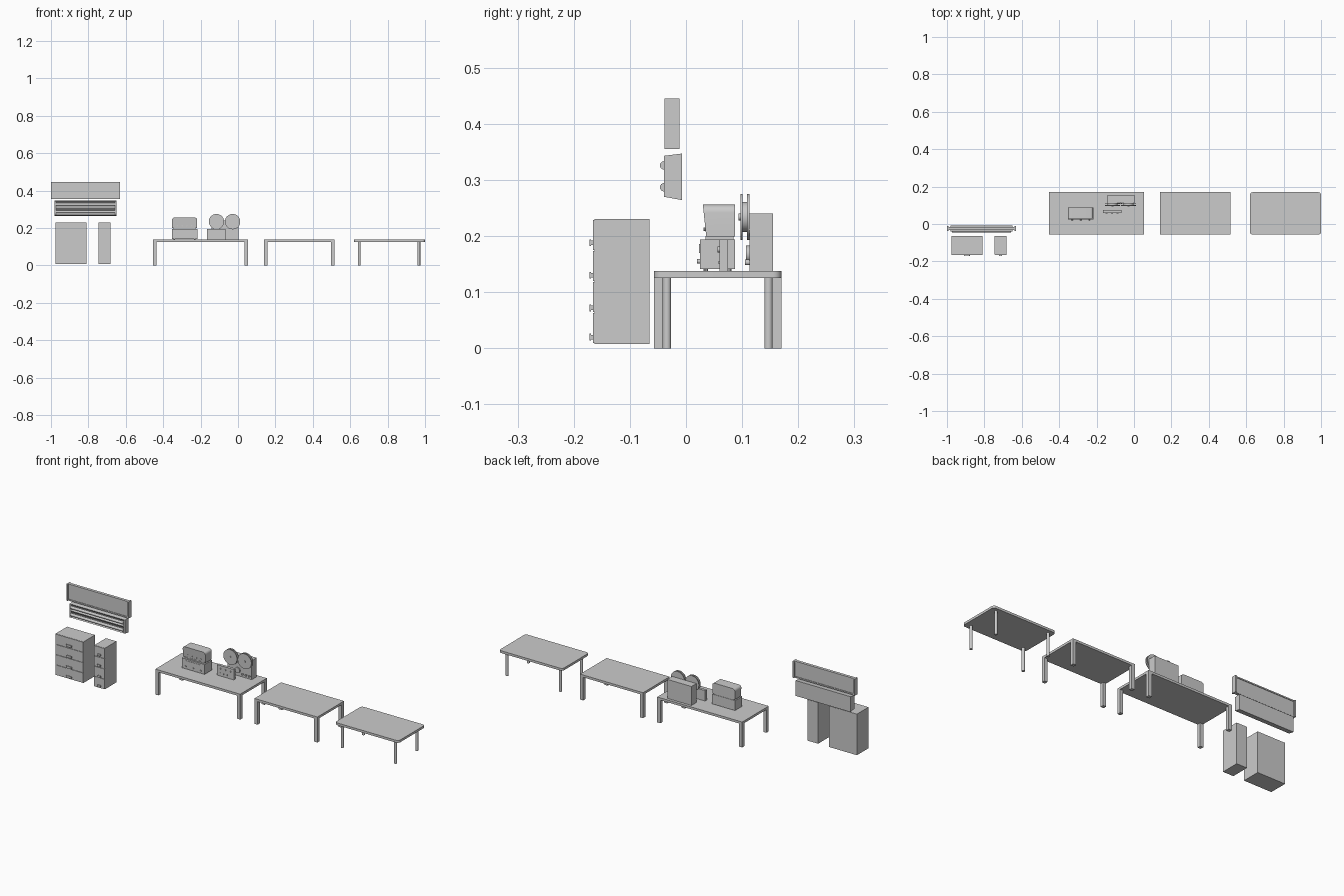
import bpy, bmesh, math

if "Cube" in bpy.data.objects:
    bpy.data.objects.remove(bpy.data.objects["Cube"])


def make(name, bm):
    bmesh.ops.recalc_face_normals(bm, faces=bm.faces)
    me = bpy.data.meshes.new(name)
    bm.to_mesh(me)
    bm.free()
    ob = bpy.data.objects.new(name, me)
    bpy.context.collection.objects.link(ob)
    return ob


def box(name, x0, x1, y0, y1, z0, z1):
    bm = bmesh.new()
    bmesh.ops.create_cube(bm, size=1)
    for v in bm.verts:
        v.co = ((x0 + x1) / 2 + v.co.x * (x1 - x0),
                (y0 + y1) / 2 + v.co.y * (y1 - y0),
                (z0 + z1) / 2 + v.co.z * (z1 - z0))
    return make(name, bm)


def extrude(name, pts, vec):
    bm = bmesh.new()
    f = bm.faces.new([bm.verts.new(p) for p in pts])
    r = bmesh.ops.extrude_face_region(bm, geom=[f], use_keep_orig=True)
    vs = [g for g in r['geom'] if isinstance(g, bmesh.types.BMVert)]
    bmesh.ops.translate(bm, verts=vs, vec=vec)
    return make(name, bm)


def smooth(ob):
    bpy.ops.object.select_all(action='DESELECT')
    ob.select_set(True)
    bpy.context.view_layer.objects.active = ob
    bpy.ops.object.shade_smooth_by_angle(angle=math.radians(35))


def cyl(name, c, r, depth, axis, n=24):
    # c is the centre, axis the long direction
    pts = []
    for i in range(n):
        a, b = r * math.cos(2 * math.pi * i / n), r * math.sin(2 * math.pi * i / n)
        p = {'x': (-depth / 2, a, b), 'y': (a, -depth / 2, b), 'z': (a, b, -depth / 2)}[axis]
        pts.append([c[k] + p[k] for k in range(3)])
    ob = extrude(name, pts, [depth if axis == k else 0 for k in 'xyz'])
    smooth(ob)
    return ob


def rounded(x0, x1, z0, z1, r, corners=4, n=6):
    # outline in 2D, starting with the two upper corners
    pts = []
    spots = [(x1 - r, z1 - r), (x0 + r, z1 - r), (x0 + r, z0 + r), (x1 - r, z0 + r)]
    for k, (cx, cz) in enumerate(spots):
        if k < corners:
            for i in range(n + 1):
                a = math.pi / 2 * (k + i / n)
                pts.append((cx + r * math.cos(a), cz + r * math.sin(a)))
        else:
            pts.append((x0 if k == 2 else x1, z0))
    return pts


# Filing cabinets
def cabinet(name, x0, x1, handle):
    box(name + "_body", x0, x1, -0.163, -0.065, 0.008, 0.23)
    cx, h = (x0 + x1) / 2, 0.222 / 4
    for i in range(4):
        z = 0.008 + i * h
        box(f"{name}_drawer_{i}", x0 + 0.001, x1 - 0.001, -0.166, -0.163, z + 0.001, z + h - 0.001)
        zc = (0.02, 0.072, 0.13, 0.188)[i]
        box(f"{name}_handle_{i}", cx - handle, cx + handle, -0.172, -0.169, zc - 0.006, zc + 0.006)
        for s in (-1, 1):
            xs = cx + s * (handle - 0.002)
            box(f"{name}_handle_post_{i}_{s}", xs - 0.002, xs + 0.002, -0.170, -0.165, zc - 0.004, zc + 0.004)


cabinet("wide_cabinet", -0.977, -0.81, 0.016)
cabinet("narrow_cabinet", -0.745, -0.682, 0.009)

# Upper wall panel with end plates
box("wall_panel", -0.992, -0.638, -0.03, -0.02, 0.357, 0.443)
for n, x in (("left", -1.0), ("right", -0.638)):
    box("wall_panel_end_" + n, x, x + 0.008, -0.038, -0.012, 0.355, 0.445)
for n, z in (("top", 0.438), ("bottom", 0.355)):
    box("wall_panel_rail_" + n, -0.995, -0.635, -0.033, -0.017, z, z + 0.007)

# Twin-tube lamp below it
outer = [(-0.007, 0.264), (-0.007, 0.347), (-0.039, 0.343), (-0.039, 0.27)]
inner = outer[:3] + [(-0.031, 0.334), (-0.031, 0.318), (-0.039, 0.307),
                     (-0.031, 0.296), (-0.031, 0.28), (-0.039, 0.27)]
extrude("lamp_reflector", [(-0.972, y, z) for y, z in inner], (0.314, 0, 0))
for n, x in (("left", -0.98), ("right", -0.658)):
    extrude("lamp_end_" + n, [(x, y, z) for y, z in outer], (0.008, 0, 0))
for n, z in (("upper", 0.326), ("lower", 0.287)):
    cyl("lamp_tube_" + n, (-0.815, -0.039, z), 0.0075, 0.316, 'x', 16)

# Two square-legged tables
Y0, Y1, TOP, UNDER = -0.057, 0.17, 0.1375, 0.125
for name, x0, x1 in (("long_table", -0.455, 0.053), ("middle_table", 0.138, 0.515)):
    box(name + "_top", x0, x1, Y0, Y1, UNDER, TOP)
    for i, x in enumerate((x0, x1 - 0.019)):
        for j, y in enumerate((Y0, Y1 - 0.019)):
            box(f"{name}_leg_{i}{j}", x, x + 0.019, y, y + 0.019, 0, UNDER)

# Rounded table with round legs
top = extrude("rounded_table_top", [(x, y, UNDER) for x, y in rounded(0.62, 1.0, Y0, Y1, 0.015)],
              (0, 0, TOP - UNDER))
smooth(top)
for i, x in enumerate((0.648, 0.967)):
    for j, y in enumerate((-0.034, 0.147)):
        cyl(f"rounded_table_leg_{i}{j}", (x, y, UNDER / 2), 0.0075, UNDER, 'z', 16)

# Stacked instrument: lower unit
box("instrument_base", -0.354, -0.217, 0.025, 0.087, 0.141, 0.194)
box("instrument_neck", -0.345, -0.226, 0.035, 0.085, 0.194, 0.2)
for i, x in enumerate((-0.34, -0.231)):
    for j, y in enumerate((0.035, 0.077)):
        cyl(f"instrument_foot_{i}{j}", (x, y, 0.139), 0.004, 0.005, 'z', 10)
for i in range(3):
    cyl(f"instrument_knob_{i}", (-0.33 + 0.045 * i, 0.0225, 0.155), 0.004, 0.005, 'y', 12)
box("instrument_dial_strip", -0.335, -0.245, 0.0235, 0.025, 0.17, 0.186)

# Stacked instrument: rounded upper unit with a leaning front
upper = extrude("instrument_upper", [(x, 0.031, z) for x, z in
                rounded(-0.353, -0.218, 0.199, 0.256, 0.014, corners=2)], (0, 0.056, 0))
for v in upper.data.vertices:
    if v.co.y < 0.05:
        v.co.y = 0.036 - (v.co.z - 0.2) / 0.056 * 0.006
smooth(upper)
for i in range(4):
    cyl(f"instrument_button_{i}", (-0.325 + 0.026 * i, 0.034, 0.212), 0.003, 0.005, 'y', 10)

# Reel machine
box("reel_machine_body", -0.141, 0.003, 0.113, 0.155, TOP, 0.24)
for n, x in (("left", -0.115), ("right", -0.029)):
    for k, y in (("front", 0.099), ("back", 0.111)):
        cyl(f"reel_{n}_{k}_flange", (x, y, 0.234), 0.041, 0.004, 'y', 32)
    cyl(f"reel_{n}_tape", (x, 0.105, 0.234), 0.027, 0.01, 'y', 32)
    cyl(f"reel_{n}_hub", (x, 0.096, 0.234), 0.006, 0.004, 'y', 16)
cyl("reel_machine_dial", (-0.08, 0.11, 0.168), 0.015, 0.006, 'y', 24)
for i, x in enumerate((-0.05, -0.03, -0.01)):
    cyl(f"reel_machine_knob_{i}", (x, 0.1095, 0.153), 0.005, 0.008, 'y', 12)

# Small control box in front of the reels
box("control_box", -0.167, -0.067, 0.06, 0.075, TOP, 0.194)
for i in range(3):
    cyl(f"control_knob_{i}", (-0.148 + 0.03 * i, 0.0585, 0.176), 0.005, 0.004, 'y', 12)
for i in range(4):
    box(f"control_switch_{i}", -0.153 + 0.02 * i, -0.146 + 0.02 * i, 0.058, 0.06, 0.15, 0.156)
